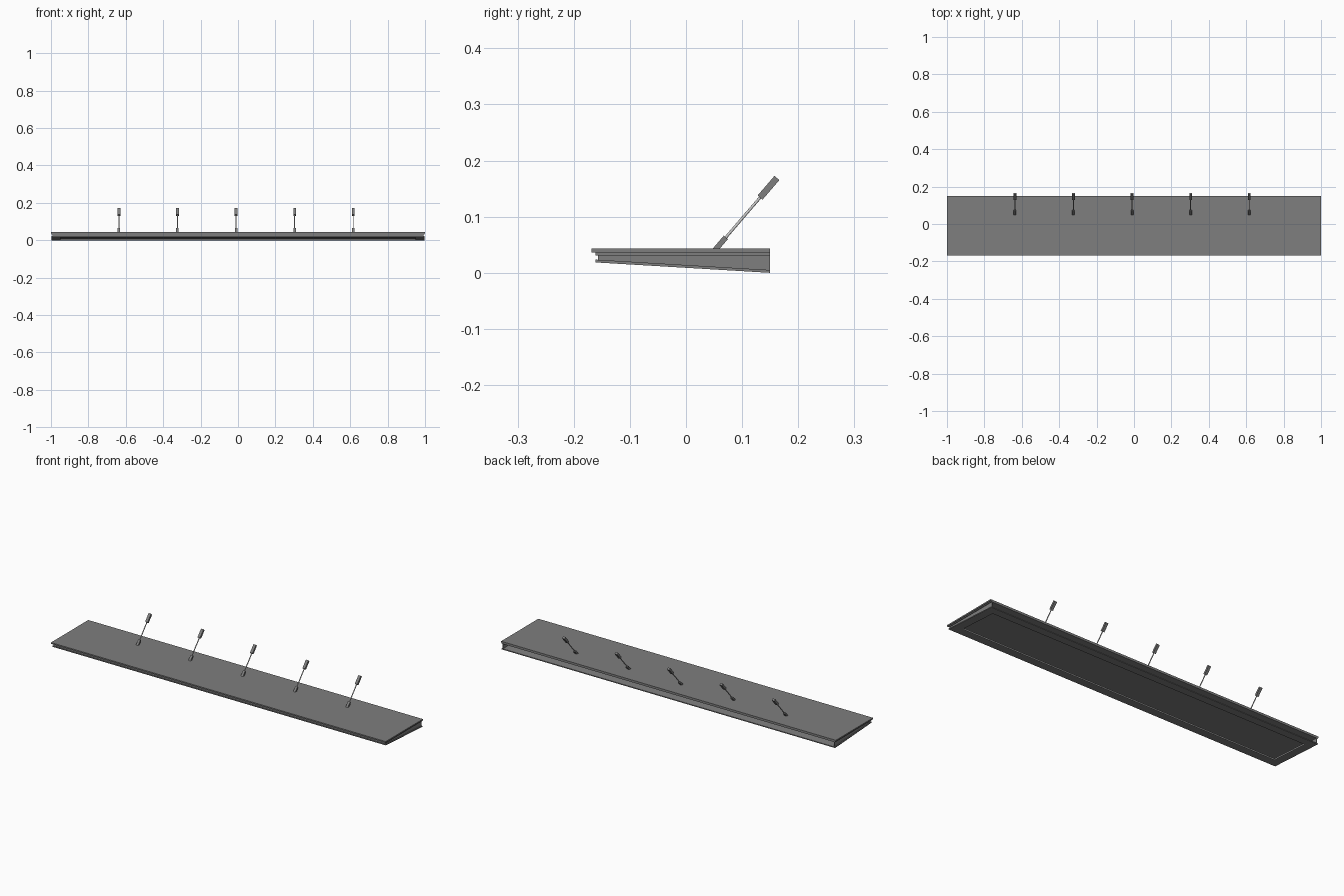
import bpy, bmesh, math
from mathutils import Vector, Matrix

if "Cube" in bpy.data.objects:
    bpy.data.objects.remove(bpy.data.objects["Cube"])

FRONT, BACK = -0.168, 0.15


def material(name, v):
    m = bpy.data.materials.new(name)
    m.diffuse_color = (v, v, v, 1)
    m.use_nodes = True
    m.node_tree.nodes["Principled BSDF"].inputs["Base Color"].default_value = m.diffuse_color
    return m


steel = material("grey steel", 0.21)
rod_steel = material("light rod steel", 0.6)
strip_white = material("white light strip", 0.85)


def finish(name, bm, mat):
    bmesh.ops.recalc_face_normals(bm, faces=bm.faces)
    me = bpy.data.meshes.new(name)
    bm.to_mesh(me)
    bm.free()
    me.materials.append(mat)
    ob = bpy.data.objects.new(name, me)
    bpy.context.collection.objects.link(ob)
    return ob


def stacked_rings(name, rings):
    """Loft rectangular outlines: (x0, x1, y0, y1, height function)."""
    bm = bmesh.new()
    loops = []
    for x0, x1, y0, y1, z in rings:
        loops.append([bm.verts.new((px, py, z(py)))
                      for px, py in ((x0, y0), (x1, y0), (x1, y1), (x0, y1))])
    for a, b in zip(loops, loops[1:]):
        for i in range(4):
            j = (i + 1) % 4
            bm.faces.new((a[i], a[j], b[j], b[i]))
    bm.faces.new(loops[0])
    bm.faces.new(loops[-1])
    return finish(name, bm, steel)


def plate(name, x0, x1, y0, y1, top, bottom):
    return stacked_rings(name, [(x0, x1, y0, y1, top), (x0, x1, y0, y1, bottom)])


def level(h):
    return lambda y: h


def slope(lift):
    # underside falls from the front edge to the back edge
    return lambda y: lift + 0.0185 * (BACK - y) / (BACK + 0.161)


# Flat roof sheet with a lip below it
plate("roof_sheet", -1, 1, FRONT, BACK, level(0.043), level(0.036))
plate("roof_lip", -0.996, 0.996, -0.161, BACK, level(0.036), level(0.031))

# Thin front and end walls; the back stays open
plate("front_wall", -0.992, 0.992, -0.157, -0.153, level(0.031), slope(0.004))
for side in (-1, 1):
    a, b = sorted((side * 0.992, side * 0.988))
    plate("end_wall", a, b, -0.157, BACK, level(0.031), slope(0.004))

# Sloping soffit with a sunken middle
soffit = stacked_rings("soffit", [
    (-0.996, 0.996, -0.161, BACK, slope(0.005)),
    (-0.996, 0.996, -0.161, BACK, slope(0.0)),
    (-0.95, 0.95, -0.111, 0.105, slope(0.0)),
    (-0.95, 0.95, -0.111, 0.105, slope(0.004)),
])

# Light strip around the walls of the sunken middle
soffit.data.materials.append(strip_white)
for p in soffit.data.polygons:
    c = p.center
    inside = abs(c.x) < 0.96 and -0.12 < c.y < 0.11
    if inside and abs(p.normal.z) < 0.3:
        p.material_index = 1

# Sloping tie rods with a bracket at each end
LOW, HIGH = Vector((0, 0.052, 0.041)), Vector((0, 0.162, 0.169))
AXIS = (HIGH - LOW).normalized()
LENGTH = (HIGH - LOW).length
TILT = Matrix.Rotation(-math.atan2(AXIS.y, AXIS.z), 4, 'X')


def placed(x, start, end):
    mid = LOW + AXIS * (start + end) / 2
    return Matrix.Translation((x, mid.y, mid.z)) @ TILT


def bracket(name, x, start, end, width, depth):
    bm = bmesh.new()
    size = Matrix.Diagonal((width, depth, end - start, 1))
    bmesh.ops.create_cube(bm, size=1, matrix=placed(x, start, end) @ size)
    finish(name, bm, steel)


for i in range(5):
    x = -0.637 + 0.3133 * i
    bracket(f"lower_bracket_{i}", x, -0.002, 0.029, 0.013, 0.0095)
    bracket(f"upper_bracket_{i}", x, LENGTH - 0.046, LENGTH, 0.015, 0.0115)
    bm = bmesh.new()
    bmesh.ops.create_cone(bm, cap_ends=True, segments=12, radius1=0.0025, radius2=0.0025,
                          depth=LENGTH - 0.06, matrix=placed(x, 0.02, LENGTH - 0.04))
    rod = finish(f"tie_rod_{i}", bm, rod_steel)
    for p in rod.data.polygons:
        p.use_smooth = len(p.vertices) == 4
